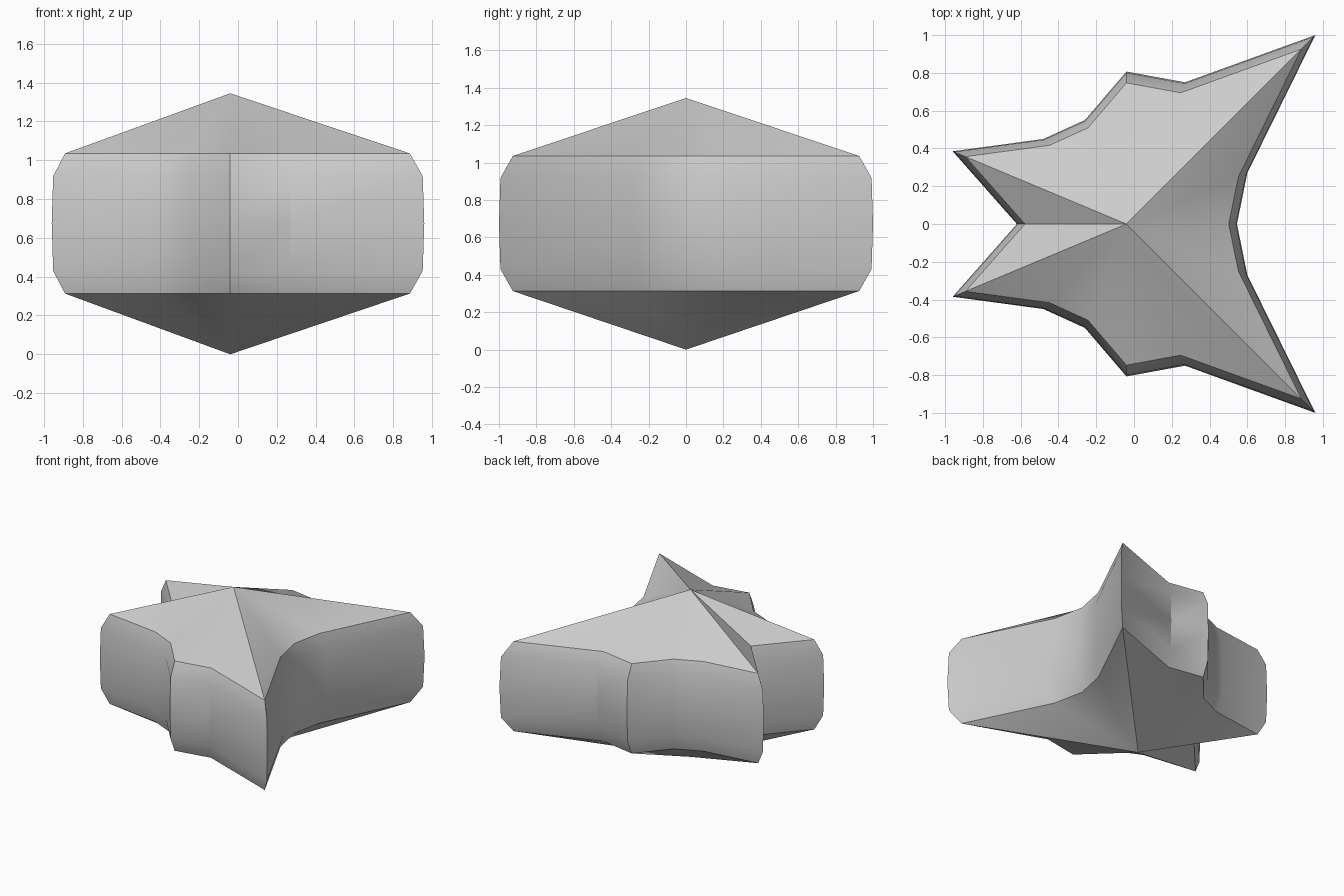
import bpy, bmesh, math

if "Cube" in bpy.data.objects:
    bpy.data.objects.remove(bpy.data.objects["Cube"], do_unlink=True)

grey = bpy.data.materials.new("light grey")
grey.use_nodes = True
colour = (0.6, 0.6, 0.6, 1)
grey.diffuse_color = colour
grey.node_tree.nodes["Principled BSDF"].inputs["Base Color"].default_value = colour

# Half of the star outline, mirrored across y = 0
half = [(0.545, 0), (0.6, 0.27), (0.96, 1.0), (0.27, 0.75), (-0.04, 0.807),
        (-0.26, 0.55), (-0.48, 0.45), (-0.96, 0.385), (-0.62, 0)]
outline = half + [(x, -y) for x, y in reversed(half[1:-1])]
centre_x = -0.04

# Side rings as (height, scale about the centre), between two apexes
rings = [(0.313, 0.926), (0.43, 0.992), (0.674, 1.0), (0.918, 0.992), (1.035, 0.926)]
top = 1.345

bm = bmesh.new()
loops = [[bm.verts.new((centre_x + (x - centre_x) * s, y * s, z)) for x, y in outline]
         for z, s in rings]
bottom_apex = bm.verts.new((centre_x, 0, 0))
top_apex = bm.verts.new((centre_x, 0, top))
count = len(outline)
for i in range(count):
    j = (i + 1) % count
    for low, high in zip(loops, loops[1:]):
        bm.faces.new((low[i], low[j], high[j], high[i]))
    bm.faces.new((loops[-1][i], loops[-1][j], top_apex))
    bm.faces.new((loops[0][j], loops[0][i], bottom_apex))
bmesh.ops.recalc_face_normals(bm, faces=bm.faces)

mesh = bpy.data.meshes.new("star_body")
bm.to_mesh(mesh)
bm.free()
mesh.materials.append(grey)
body = bpy.data.objects.new("star_body", mesh)
bpy.context.collection.objects.link(body)

# Smooth shading with crisp ridges
for other in bpy.context.selected_objects:
    other.select_set(False)
body.select_set(True)
bpy.context.view_layer.objects.active = body
bpy.ops.object.shade_smooth_by_angle(angle=math.radians(30))
